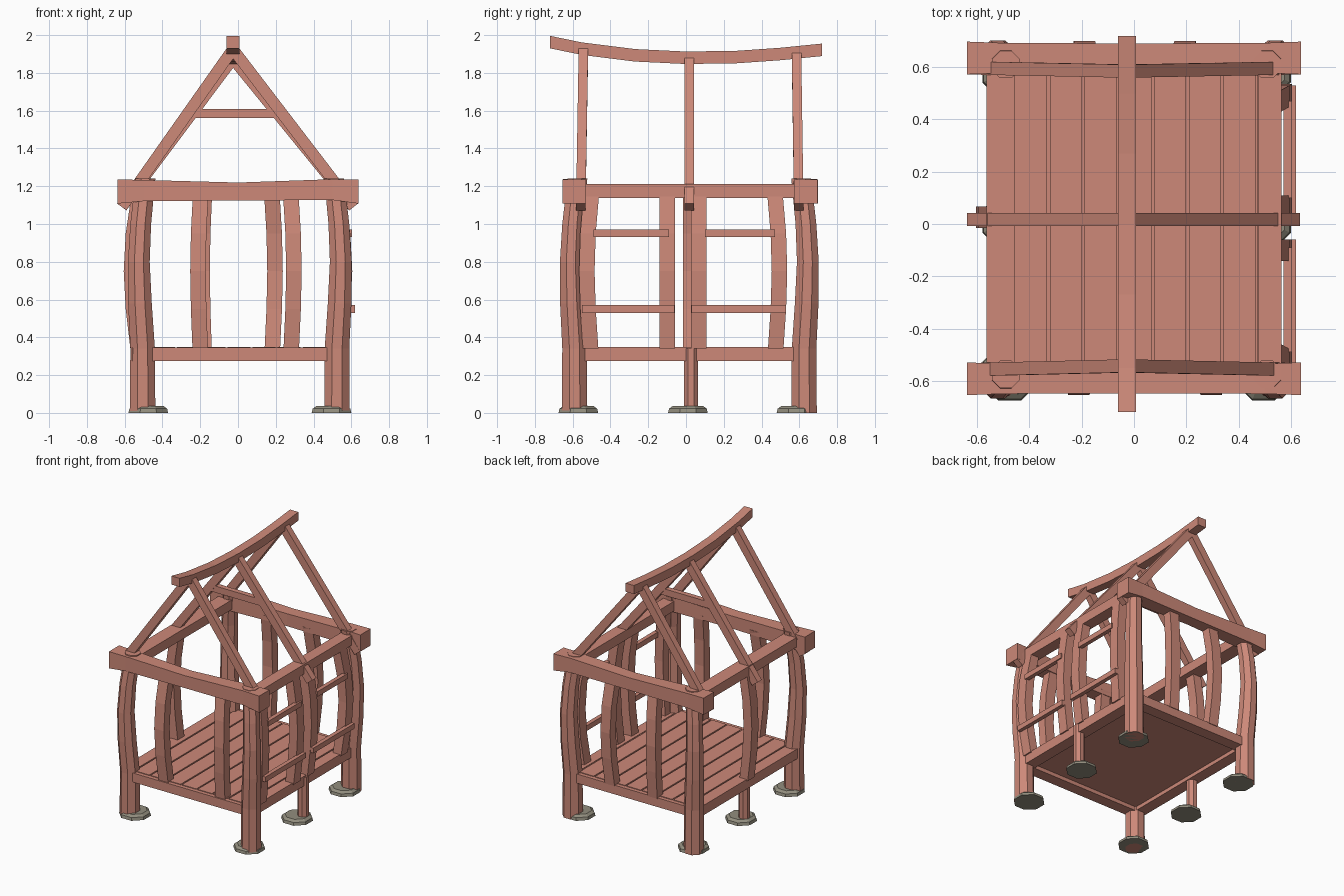
import bpy, bmesh, math
from mathutils import Vector

cube = bpy.data.objects.get("Cube")
if cube:
    bpy.data.objects.remove(cube, do_unlink=True)


def material(name, rgb):
    m = bpy.data.materials.new(name)
    m.use_nodes = True
    m.diffuse_color = (*rgb, 1)
    m.node_tree.nodes["Principled BSDF"].inputs["Base Color"].default_value = (*rgb, 1)
    return m


WOOD = material("reddish wood", (0.61, 0.25, 0.19))
STONE = material("grey stone", (0.29, 0.27, 0.21))
X, Y, Z = Vector((1, 0, 0)), Vector((0, 1, 0)), Vector((0, 0, 1))
SQUARE = [(-0.5, -0.5), (0.5, -0.5), (0.5, 0.5), (-0.5, 0.5)]
R = 0.5 / math.cos(math.pi / 8)
OCTAGON = [(R * math.cos((i + 0.5) * math.pi / 4), R * math.sin((i + 0.5) * math.pi / 4))
           for i in range(8)]


def sweep(name, path, sizes, u, v, section=SQUARE, mat=WOOD):
    """Loft a section along path; sizes gives (width along u, width along v) per point."""
    bm = bmesh.new()
    rings = [[bm.verts.new(Vector(p) + u * a * s[0] + v * b * s[1]) for a, b in section]
             for p, s in zip(path, sizes)]
    n = len(section)
    for r0, r1 in zip(rings, rings[1:]):
        for i in range(n):
            bm.faces.new((r0[i], r0[(i + 1) % n], r1[(i + 1) % n], r1[i]))
    bm.faces.new(rings[0][::-1])
    bm.faces.new(rings[-1])
    bmesh.ops.recalc_face_normals(bm, faces=bm.faces)
    mesh = bpy.data.meshes.new(name)
    bm.to_mesh(mesh)
    bm.free()
    mesh.materials.append(mat)
    obj = bpy.data.objects.new(name, mesh)
    bpy.context.collection.objects.link(obj)
    return obj


def box(name, x0, x1, y0, y1, z0, z1):
    cx, cy = (x0 + x1) / 2, (y0 + y1) / 2
    return sweep(name, [(cx, cy, z0), (cx, cy, z1)], [(x1 - x0, y1 - y0)] * 2, X, Y)


def side_name(x, y):
    return ("front" if y < 0 else "back") + ("_left" if x > 0 else "_right")


# Bowed octagonal corner posts, poking just above the tie beams
BOW = [(0, 0, 0.135), (0.34, 0, 0.13), (0.58, 0.014, 0.125), (0.8, 0.02, 0.115),
       (1.0, 0.01, 0.11), (1.24, -0.015, 0.105)]
for x, y in ((-0.505, -0.59), (0.524, -0.59), (-0.505, 0.625), (0.524, 0.625)):
    sx, sy = math.copysign(1, x), math.copysign(1, y)
    sweep("corner_post_" + side_name(x, y),
          [(x + sx * b, y + sy * b, z) for z, b, w in BOW],
          [(w, w) for z, b, w in BOW], X, Y, OCTAGON)

# Stone footings and short middle posts
for x in (-0.475, 0.495):
    for y in (-0.57, 0.01, 0.585):
        sweep("footing", [(x, y, 0), (x, y, 0.022), (x, y, 0.037)],
              [(0.21, 0.21), (0.2, 0.2), (0.16, 0.16)], X, Y, OCTAGON, STONE)
    mx = x * 1.08
    sweep("middle_post", [(mx, 0.027, 0.01), (mx, 0.027, 0.34)],
          [(0.075, 0.075)] * 2, X, Y, OCTAGON)

# Floor frame, underlay and planks
box("floor_beam_front", -0.56, 0.56, -0.63, -0.54, 0.275, 0.345)
box("floor_beam_back", -0.56, 0.56, 0.57, 0.66, 0.275, 0.345)
for s, n in ((-1, "right"), (1, "left")):
    box("floor_beam_" + n, min(s * 0.47, s * 0.56), max(s * 0.47, s * 0.56),
        -0.54, 0.57, 0.275, 0.345)
box("floor_underlay", -0.47, 0.47, -0.54, 0.57, 0.305, 0.33)
PITCH = 0.133
for i in range(9):
    x = -0.588 + i * PITCH
    box("floor_plank", max(x, -0.56), min(x + PITCH - 0.011, 0.56), -0.6, 0.63, 0.33, 0.35)

# Bowed wall studs: position, outward direction, sideways lean
STUDS = [
    ("front", -0.2, -0.585, -Y, -0.012), ("front", 0.282, -0.585, -Y, 0.014),
    ("back", -0.18, 0.63, Y, -0.01), ("back", 0.182, 0.63, Y, 0.014),
    ("left", 0.535, -0.505, X, -0.02), ("left", 0.535, -0.1, X, 0),
    ("left", 0.535, 0.068, X, 0), ("left", 0.535, 0.475, X, 0.02),
    ("right", -0.535, 0.025, -X, 0),
]
for n, x, y, out, lean in STUDS:
    along = X if abs(out.y) > 0 else Y
    path = [Vector((x, y, z)) + out * b * 0.035 + along * b * lean
            for z, b in ((0.34, 0), (0.55, 0.7), (0.75, 1), (0.95, 0.7), (1.16, -0.2))]
    sweep("stud_" + n, path, [(0.082, 0.07)] * 5, along, out)

# Ladder-like rails on the outside of one wall
for z, x, spans in ((0.55, 0.603, ((-0.55, -0.06), (0.03, 0.53))),
                    (0.952, 0.588, ((-0.49, -0.09), (0.1, 0.47)))):
    for y0, y1 in spans:
        box("wall_rail", x - 0.016, x + 0.016, y0, y1, z - 0.02, z + 0.02)

# Front and back tie beams, thicker at the ends, and side plates
for n, y in (("front", -0.592), ("back", 0.635)):
    s = math.copysign(1, y)
    path = [(-0.638, y, 1.172), (-0.5, y, 1.177), (0, y + s * 0.008, 1.172),
            (0.5, y, 1.182), (0.638, y, 1.172)]
    sweep("tie_beam_" + n, path, [(0.125, 0.128), (0.115, 0.112), (0.095, 0.095),
                                  (0.115, 0.11), (0.125, 0.128)], Y, Z)
box("side_plate_right", -0.565, -0.455, -0.55, 0.6, 1.138, 1.212)
box("side_plate_left", 0.475, 0.565, -0.55, 0.6, 1.138, 1.212)

# Sagging ridge beam
RX = -0.027
RIDGE = [(-0.72, 1.963), (-0.55, 1.928), (-0.27, 1.893), (0, 1.88), (0.27, 1.884),
         (0.5, 1.9), (0.72, 1.922)]
sweep("ridge_beam", [(RX, y, z) for y, z in RIDGE], [(0.07, 0.066)] * len(RIDGE), X, Z)

# Three rafter pairs with tails below the eaves
for n, foot_y, top_y, top_z in (("front", -0.557, -0.543, 1.925),
                                ("middle", 0.018, 0.018, 1.875),
                                ("back", 0.597, 0.585, 1.9)):
    for s, foot_x in ((-1, -0.615), (1, 0.612)):
        foot, top = Vector((foot_x, foot_y, 1.09)), Vector((RX, top_y, top_z))
        normal = (top - foot).cross(Y).normalized()
        sweep("rafter_" + n, [foot, top], [(0.05, 0.06)] * 2, Y, normal)

# Collar tie across the middle rafters
box("collar_tie", -0.235, 0.2, -0.003, 0.037, 1.56, 1.61)
